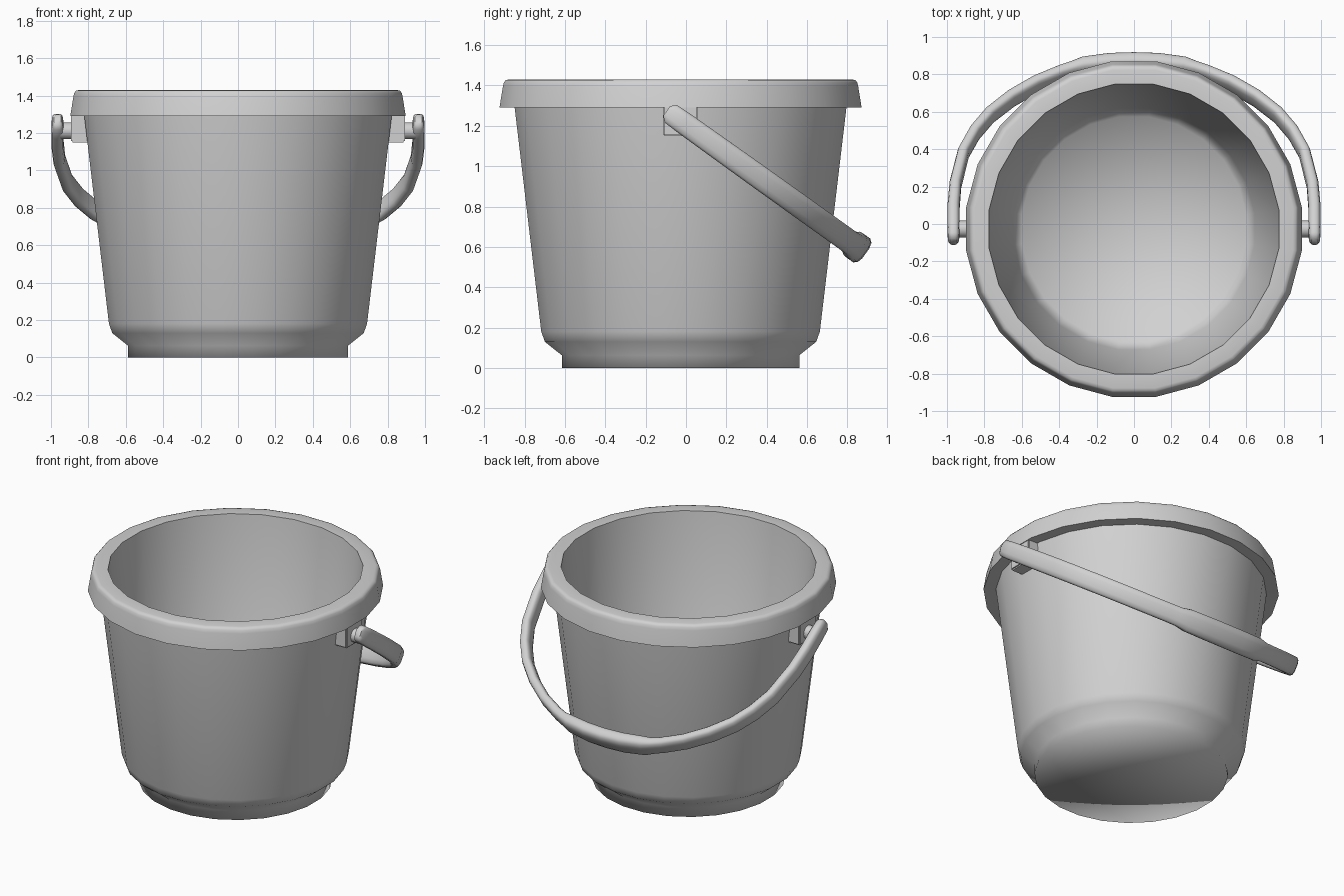
import bpy, bmesh, math
from mathutils import Matrix, Vector

cube = bpy.data.objects.get("Cube")
if cube:
    bpy.data.objects.remove(cube)

CY = -0.027      # bucket axis in y
PIVOT_Z = 1.225  # height of the handle hinge
SEGMENTS = 24

grey = bpy.data.materials.new("grey plastic")
grey.use_nodes = True
grey.diffuse_color = (0.64, 0.64, 0.64, 1)
grey.node_tree.nodes["Principled BSDF"].inputs["Base Color"].default_value = (0.64, 0.64, 0.64, 1)


def finish(name, bm, angle=40):
    """Turn a bmesh into a smooth shaded grey object."""
    bmesh.ops.recalc_face_normals(bm, faces=bm.faces)
    mesh = bpy.data.meshes.new(name)
    bm.to_mesh(mesh)
    bm.free()
    mesh.materials.append(grey)
    obj = bpy.data.objects.new(name, mesh)
    bpy.context.collection.objects.link(obj)
    bpy.ops.object.select_all(action='DESELECT')
    obj.select_set(True)
    bpy.context.view_layer.objects.active = obj
    bpy.ops.object.shade_smooth_by_angle(angle=math.radians(angle))
    return obj


# Bucket: one profile spun round its axis, from the underside,
# up the outer wall, round the solid rim, and down the inside
profile = [(0, 0), (0.588, 0), (0.588, 0.063), (0.672, 0.13), (0.69, 0.18),
           (0.822, 1.292), (0.897, 1.29),
           (0.88, 1.395), (0.875, 1.415), (0.866, 1.426), (0.85, 1.43),
           (0.775, 1.43), (0.645, 0.17), (0.6, 0.09), (0, 0.08)]
flat_fit = 1 / math.cos(math.pi / SEGMENTS)  # flats, not corners, sit on the axes
bm = bmesh.new()
points = [bm.verts.new((r * flat_fit, CY, z)) for r, z in profile]
edges = [bm.edges.new(pair) for pair in zip(points, points[1:])]
bmesh.ops.spin(bm, geom=points + edges, cent=(0, CY, 0), axis=(0, 0, 1),
               angle=math.tau, steps=SEGMENTS, use_duplicate=False)
bmesh.ops.remove_doubles(bm, verts=bm.verts, dist=0.0005)
bmesh.ops.rotate(bm, verts=bm.verts, cent=(0, CY, 0),
                 matrix=Matrix.Rotation(math.pi / SEGMENTS, 3, 'Z'))
bucket = finish("bucket", bm)
# Soft shading round the foot and the inner floor
for edge in bucket.data.edges:
    if all(bucket.data.vertices[v].co.z < 0.2 for v in edge.vertices):
        edge.use_edge_sharp = False

# Hinge brackets and pins on both sides
for side, label in ((1, "left"), (-1, "right")):
    bm = bmesh.new()
    bmesh.ops.create_cube(bm, size=1)
    bmesh.ops.scale(bm, vec=(0.1, 0.174, 0.16), verts=bm.verts)
    bmesh.ops.translate(bm, vec=(side * 0.842, CY, 1.23), verts=bm.verts)
    bmesh.ops.bevel(bm, geom=bm.edges[:], offset=0.008, segments=2, affect='EDGES')
    finish(label + "_bracket", bm)

    bm = bmesh.new()
    bmesh.ops.create_cone(bm, cap_ends=True, segments=16, radius1=0.045, radius2=0.045, depth=0.1)
    for v in bm.verts:
        x, y, z = v.co
        v.co = (side * (0.92 + z), CY + x, 1.212 + y)
    finish(label + "_pin", bm)

# Handle: a rounded box section swept along an arch in a tilted plane
# Each station: x, distance from hinge, half thickness, half width
half = [(0.965, -0.084, 0.02, 0.03), (0.965, -0.06, 0.031, 0.054),
        (0.965, 0.02, 0.033, 0.057), (0.965, 0.14, 0.033, 0.058),
        (0.955, 0.29, 0.032, 0.059), (0.912, 0.5, 0.031, 0.06),
        (0.85, 0.635, 0.031, 0.06), (0.77, 0.75, 0.031, 0.06),
        (0.655, 0.86, 0.032, 0.06), (0.52, 0.955, 0.032, 0.06),
        (0.39, 1.02, 0.033, 0.06), (0.33, 1.043, 0.034, 0.061),
        (0.27, 1.06, 0.042, 0.072), (0.13, 1.08, 0.045, 0.074)]
stations = half + [(0, 1.085, 0.045, 0.074)] + [(-h[0], *h[1:]) for h in reversed(half)]
along = Vector((0, 0.813, -0.582))
normal = Vector((0, 0.582, 0.813))
hinge = Vector((0, CY, PIVOT_Z))
SIDES = 12


def squared(value):
    """Push a sine or cosine outwards to square off the section."""
    return math.copysign(abs(value) ** 0.65, value)


bm = bmesh.new()
rings = []
for i, (x, s, thick, wide) in enumerate(stations):
    before = stations[max(i - 1, 0)]
    after = stations[min(i + 1, len(stations) - 1)]
    tangent = Vector((after[0] - before[0], after[1] - before[1])).normalized()
    outward = Vector((tangent.y, 0, 0)) - along * tangent.x
    centre = hinge + Vector((x, 0, 0)) + along * s
    ring = []
    for k in range(SIDES):
        a = math.tau * (k + 0.5) / SIDES
        ring.append(bm.verts.new(centre + outward * thick * squared(math.cos(a))
                                 + normal * wide * squared(math.sin(a))))
    rings.append(ring)
for a, b in zip(rings, rings[1:]):
    for k in range(SIDES):
        n = (k + 1) % SIDES
        bm.faces.new((a[k], a[n], b[n], b[k]))
bm.faces.new(rings[0])
bm.faces.new(rings[-1])
finish("handle", bm, 50)
